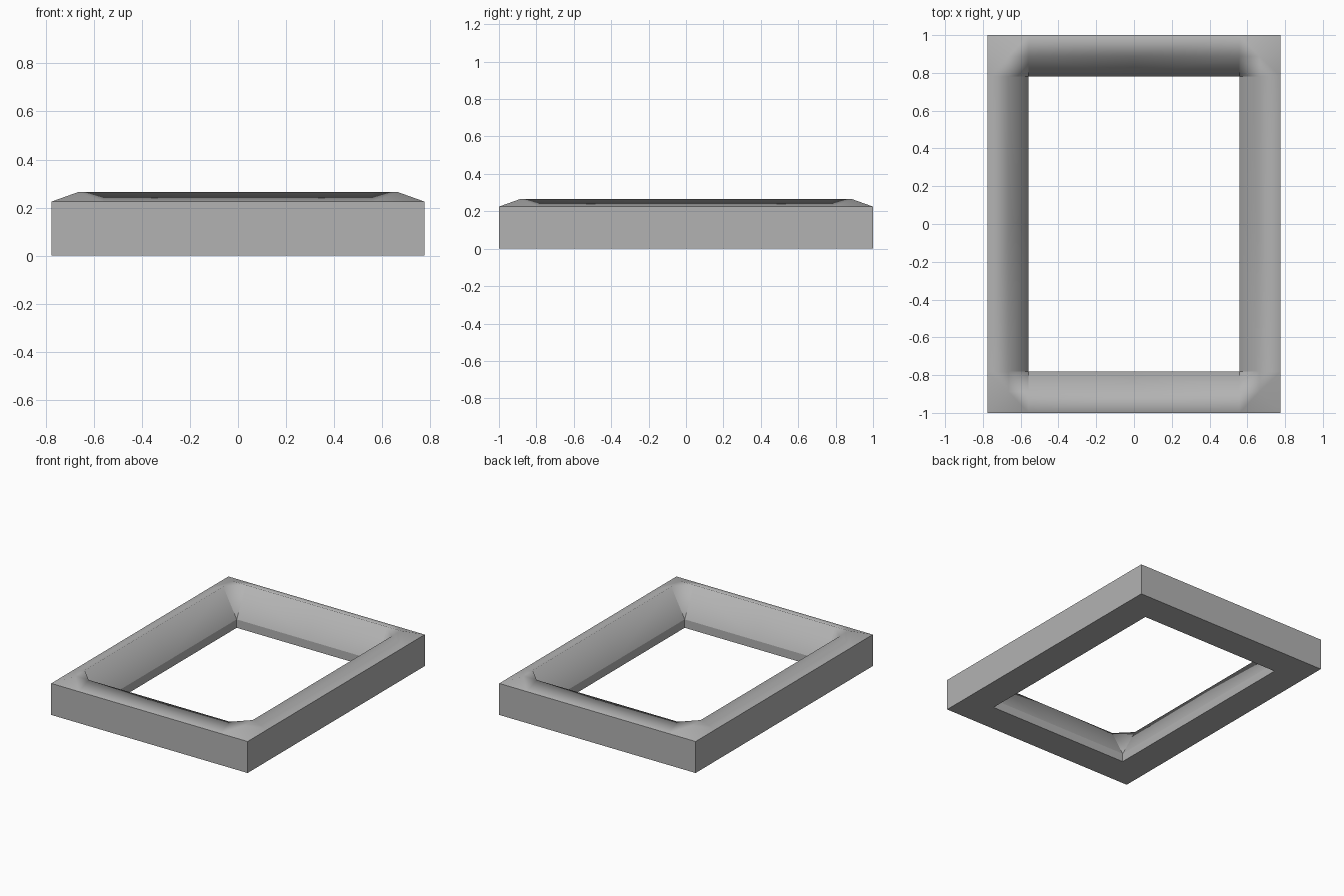
import bpy
import bmesh

if "Cube" in bpy.data.objects:
    bpy.data.objects.remove(bpy.data.objects["Cube"], do_unlink=True)

HALF_X, HALF_Y = 0.776, 1.0        # outer half sizes
BORDER = 0.218                     # width of the frame bars
CREST = 0.112                      # inset of the raised crest
RIM_Z, CREST_Z, LIP_Z = 0.225, 0.265, 0.06

# Bar profile as (inset, height), from the outer foot to the inner foot
PROFILE = [(0, 0), (0, RIM_Z), (CREST, CREST_Z), (BORDER, LIP_Z), (BORDER, 0)]
END_X, END_Y = HALF_X - BORDER, HALF_Y - BORDER

grey = bpy.data.materials.new("plain_grey")
grey.use_nodes = True
color = (0.45, 0.45, 0.45, 1)
grey.diffuse_color = color
grey.node_tree.nodes["Principled BSDF"].inputs["Base Color"].default_value = color

bm = bmesh.new()


def add_quarter(sx, sy):
    def face(*points):
        bm.faces.new([bm.verts.new((sx * x, sy * y, z)) for x, y, z in points])

    # Half of a side bar and half of an end bar
    side = [(HALF_X - i, END_Y, z) for i, z in PROFILE]
    end = [(END_X, HALF_Y - i, z) for i, z in PROFILE]
    for k in range(len(PROFILE)):
        n = (k + 1) % len(PROFILE)
        a, b = side[k], side[n]
        face(a, b, (b[0], 0, b[2]), (a[0], 0, a[2]))
        a, b = end[k], end[n]
        face(a, b, (0, b[1], b[2]), (0, a[1], a[2]))

    # Corner block: walls, hipped slopes, flat top, inner facet and underside
    foot, rim, hip = [(HALF_X - i, HALF_Y - i, z) for i, z in PROFILE[:3]]
    for bar in (side, end):
        face(bar[0], foot, rim, bar[1])
        face(bar[1], rim, hip, bar[2])
    face(side[2], hip, end[2])
    face(side[2], end[2], side[3])
    face(side[0], foot, end[0], side[4])


for sx in (1, -1):
    for sy in (1, -1):
        add_quarter(sx, sy)

bmesh.ops.remove_doubles(bm, verts=bm.verts, dist=0.0001)
bmesh.ops.recalc_face_normals(bm, faces=bm.faces)

# Crest stays soft; box edges, lip and corner facets stay crisp
for f in bm.faces:
    f.smooth = True
for e in bm.edges:
    low, high = sorted(e.verts, key=lambda v: v.co.z)
    box_edge = high.co.z < RIM_Z + 0.005
    facet_edge = (abs(low.co.z - LIP_Z) < 0.001 and high.co.z > RIM_Z
                  and abs(low.co.x) > 0.1 and abs(low.co.y) > 0.1)
    e.smooth = not (box_edge or facet_edge)

mesh = bpy.data.meshes.new("frame")
bm.to_mesh(mesh)
bm.free()
mesh.materials.append(grey)
frame = bpy.data.objects.new("frame", mesh)
bpy.context.collection.objects.link(frame)

normals = frame.modifiers.new("soft_crest", 'WEIGHTED_NORMAL')
normals.mode = 'FACE_AREA'
normals.keep_sharp = True
